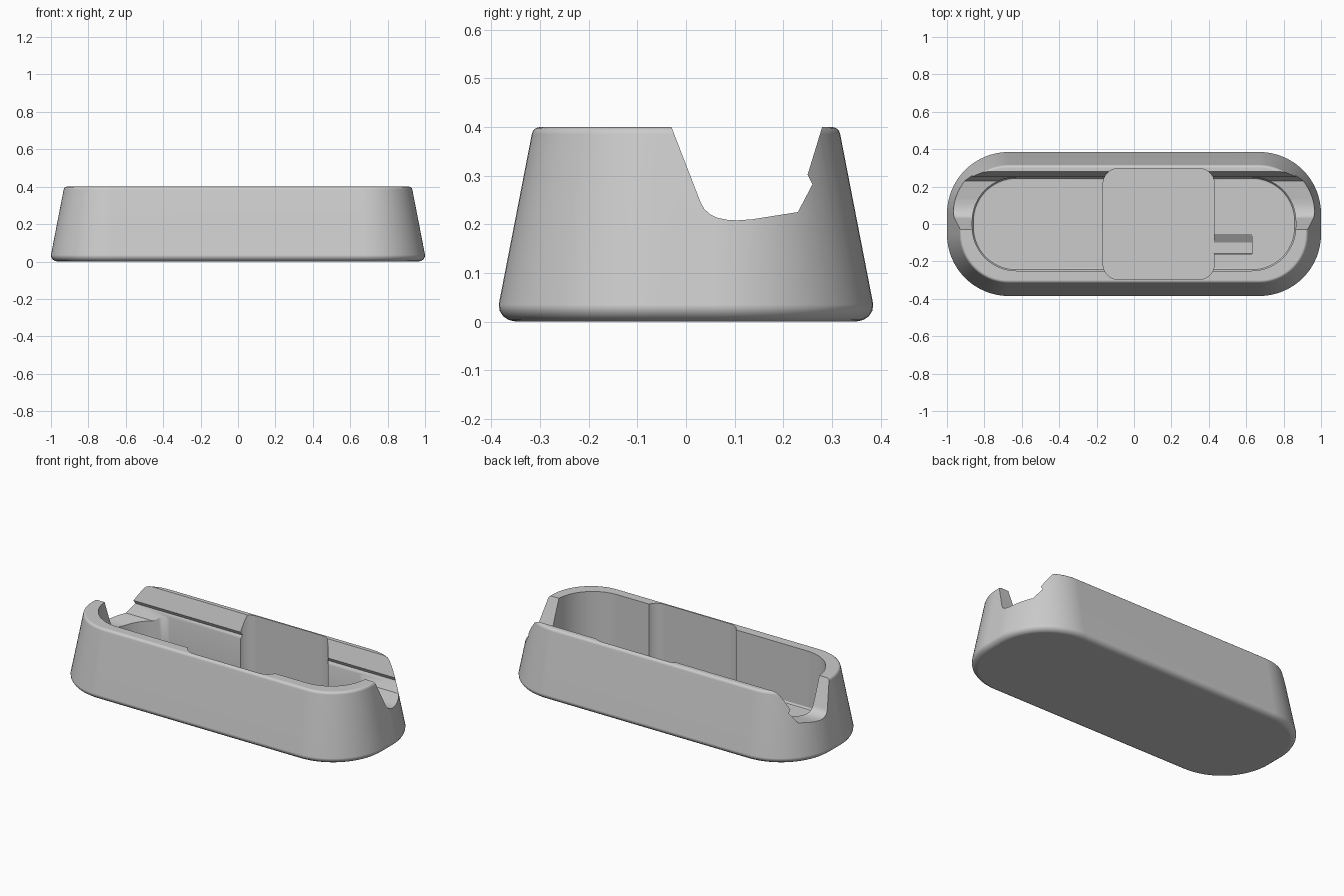
import bpy, bmesh, math

if "Cube" in bpy.data.objects:
    bpy.data.objects.remove(bpy.data.objects["Cube"])


def rounded_ring(hx, hy, r, cx=0.0, seg=16):
    """Outline of a rounded rectangle, counter-clockwise."""
    pts = []
    for k, (sx, sy) in enumerate([(1, 1), (-1, 1), (-1, -1), (1, -1)]):
        for i in range(seg + 1):
            a = math.pi / 2 * (k + i / seg)
            pts.append((cx + sx * (hx - r) + r * math.cos(a),
                        sy * (hy - r) + r * math.sin(a)))
    return pts


def loft(name, rings):
    """Closed solid through rings that share a vertex count."""
    bm = bmesh.new()
    loops = [[bm.verts.new(p) for p in ring] for ring in rings]
    n = len(loops[0])
    for a, b in zip(loops, loops[1:]):
        for i in range(n):
            j = (i + 1) % n
            bm.faces.new((a[i], a[j], b[j], b[i]))
    bm.faces.new(loops[0][::-1])
    bm.faces.new(loops[-1])
    bmesh.ops.recalc_face_normals(bm, faces=bm.faces)
    mesh = bpy.data.meshes.new(name)
    bm.to_mesh(mesh)
    bm.free()
    obj = bpy.data.objects.new(name, mesh)
    bpy.context.collection.objects.link(obj)
    return obj


def tub(name, hx, hy, r, profile, cx=0.0):
    """Rounded rectangle stacked along a profile of (inset, z)."""
    return loft(name, [[(x, y, z) for x, y in
                        rounded_ring(hx - d, hy - d, r - d, cx)]
                       for d, z in profile])


def bar(name, x0, x1, section):
    """Section of (y, z) points extruded along x."""
    return loft(name, [[(x, y, z) for y, z in section] for x in (x0, x1)])


# Tapered body with a rounded foot and rim
body = tub("base_tray", 1.0, 0.385, 0.33, [
    (0.035, 0), (0.021, 0.003), (0.009, 0.011), (0.002, 0.022), (0, 0.035),
    (0.068, 0.385), (0.071, 0.393), (0.077, 0.398), (0.085, 0.4)])

# Long cavity with a softened floor edge
cavity = tub("cavity_cutter", 0.865, 0.25, 0.235, [
    (0.015, 0.05), (0.006, 0.053), (0, 0.063), (0, 0.6)])

# Square pocket
pocket = tub("pocket_cutter", 0.297, 0.296, 0.08,
             [(0, 0.02), (0, 0.6)], cx=0.132)

# Cradle slot running the full length behind the front rim
slot = bar("slot_cutter", -1.2, 1.2, [
    (-0.068, 0.5), (-0.03, 0.4), (0.03, 0.245), (0.038, 0.231),
    (0.05, 0.220), (0.065, 0.213), (0.085, 0.209), (0.105, 0.208),
    (0.135, 0.210), (0.23, 0.225), (0.26, 0.282), (0.25, 0.302),
    (0.28, 0.4), (0.31, 0.5)])

# Cable channel leading out of the pocket
channel = bar("channel_cutter", 0.38, 0.63, [
    (-0.037, 0.06), (-0.098, 0.021), (-0.158, 0.021), (-0.162, 0.06)])

bpy.context.view_layer.objects.active = body
body.select_set(True)
for cutter in (cavity, pocket, slot, channel):
    cutter.hide_render = True
    mod = body.modifiers.new(cutter.name, 'BOOLEAN')
    mod.operation = 'DIFFERENCE'
    mod.solver = 'EXACT'
    mod.object = cutter
    bpy.ops.object.modifier_apply(modifier=mod.name)
    bpy.data.objects.remove(cutter)

# Plain grey finish
grey = bpy.data.materials.new("plain_grey")
grey.diffuse_color = (0.6, 0.6, 0.6, 1)
grey.use_nodes = True
grey.node_tree.nodes["Principled BSDF"].inputs["Base Color"].default_value = grey.diffuse_color
body.data.materials.clear()
body.data.materials.append(grey)

bpy.ops.object.shade_smooth_by_angle(angle=math.radians(30))
weighted = body.modifiers.new("even_shading", 'WEIGHTED_NORMAL')
weighted.keep_sharp = True
